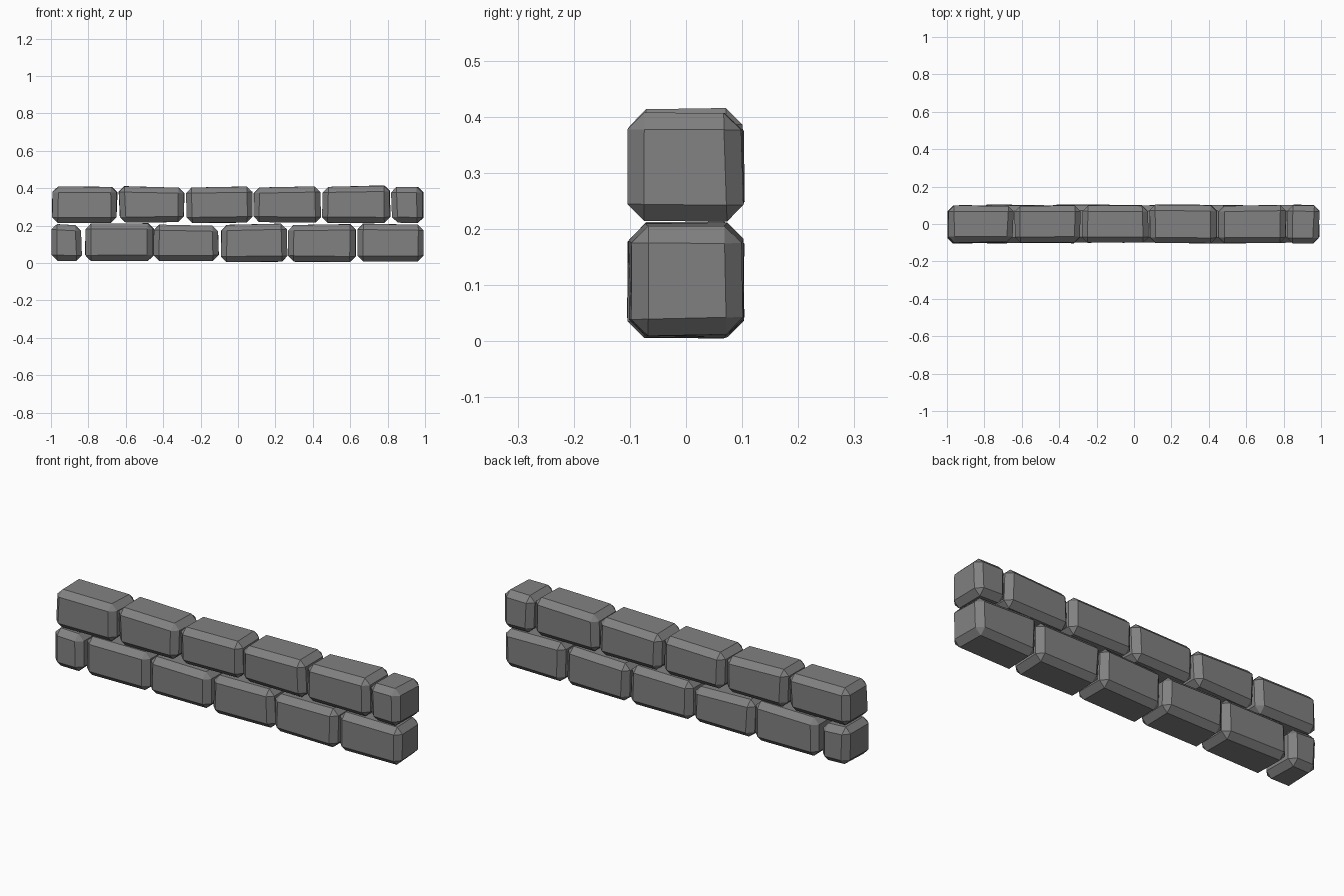
import bpy, bmesh, random
from mathutils import Vector

if "Cube" in bpy.data.objects:
    bpy.data.objects.remove(bpy.data.objects["Cube"])

random.seed(4)
stone = bpy.data.materials.new("grey stone")
stone.diffuse_color = (0.22, 0.22, 0.22, 1)
stone.use_nodes = True
stone.node_tree.nodes["Principled BSDF"].inputs["Base Color"].default_value = stone.diffuse_color

# Each brick: left x, right x, bottom z, top z at left, top z at right
lower = [(-1.0, -0.83, 0.01, 0.212, 0.205), (-0.825, -0.445, 0.008, 0.212, 0.214),
         (-0.455, -0.10, 0.01, 0.208, 0.200), (-0.095, 0.27, 0.005, 0.208, 0.212),
         (0.265, 0.635, 0.005, 0.204, 0.212), (0.635, 0.995, 0.008, 0.214, 0.208)]
upper = [(-1.0, -0.64, 0.213, 0.413, 0.408), (-0.64, -0.28, 0.215, 0.413, 0.406),
         (-0.28, 0.08, 0.214, 0.406, 0.411), (0.08, 0.45, 0.214, 0.408, 0.411),
         (0.445, 0.82, 0.213, 0.408, 0.418), (0.815, 0.995, 0.212, 0.408, 0.411)]


def brick(name, x0, x1, z0, zl, zr):
    """Chamfered block with slightly uneven corners."""
    bm = bmesh.new()
    bmesh.ops.create_cube(bm, size=1)
    for v in bm.verts:
        right, top = v.co.x > 0, v.co.z > 0
        z = (zr if right else zl) if top else z0
        j = lambda a: random.uniform(0, a)
        v.co = Vector(((x1 - j(.012)) if right else (x0 + j(.012)),
                       (0.106 - j(.01)) * (1 if v.co.y > 0 else -1),
                       z - j(.005) if top else z + j(.006)))
    bmesh.ops.bevel(bm, geom=bm.edges[:], offset=0.03, segments=1,
                    affect='EDGES', profile=0.5)
    bmesh.ops.recalc_face_normals(bm, faces=bm.faces[:])
    mesh = bpy.data.meshes.new(name)
    bm.to_mesh(mesh)
    bm.free()
    mesh.materials.append(stone)
    bpy.context.collection.objects.link(bpy.data.objects.new(name, mesh))


# Two staggered courses
for course, bricks in (("lower_brick", lower), ("upper_brick", upper)):
    for i, b in enumerate(bricks, 1):
        brick(f"{course}_{i}", *b)
